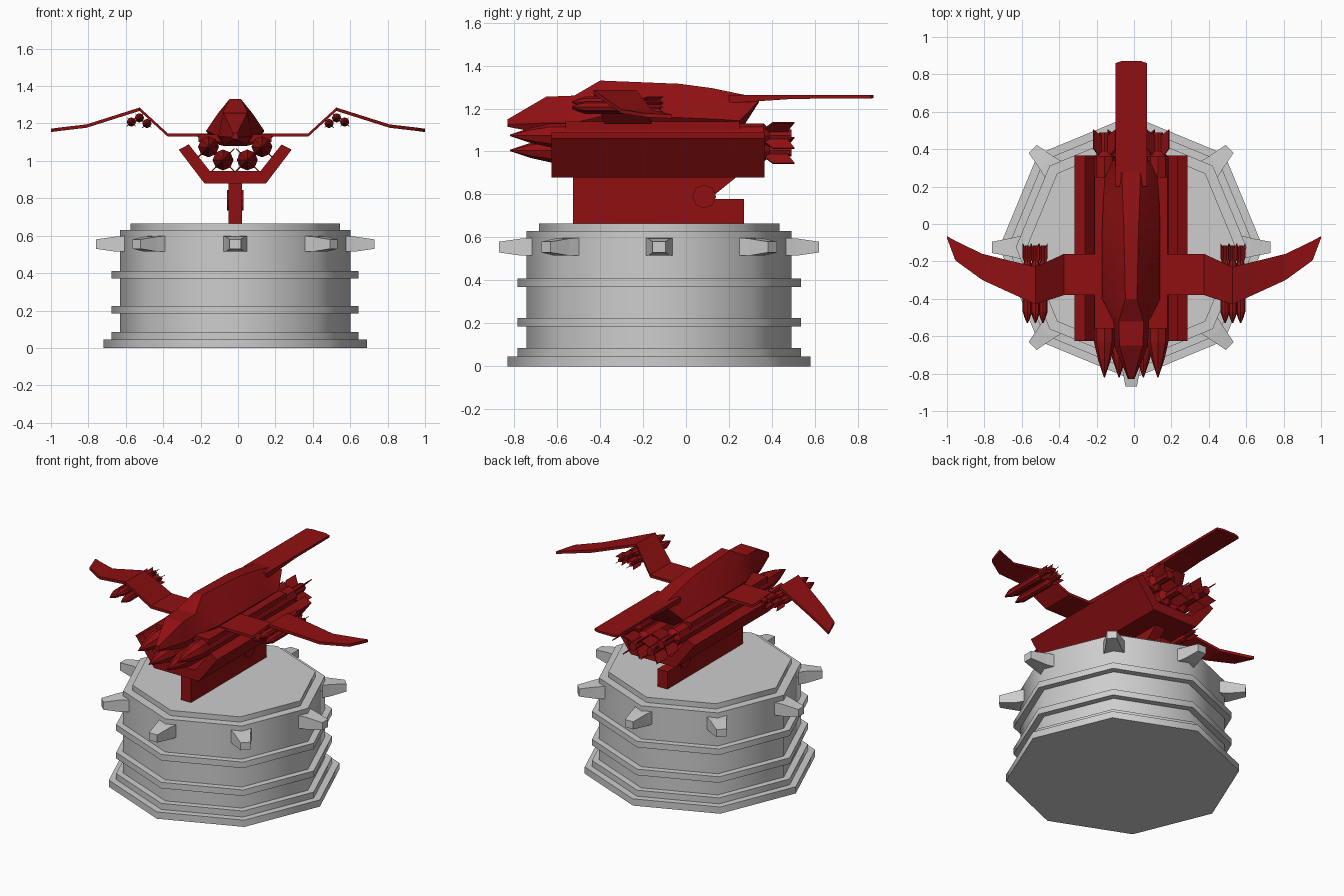
import bpy, bmesh, math
from mathutils import Matrix, Vector

if "Cube" in bpy.data.objects:
    bpy.data.objects.remove(bpy.data.objects["Cube"])

CX, CY = -0.015, -0.125  # centre line of the craft, centre of the stand


def material(name, color):
    m = bpy.data.materials.new(name)
    m.use_nodes = True
    m.diffuse_color = color
    m.node_tree.nodes["Principled BSDF"].inputs["Base Color"].default_value = color
    return m


GREY = material("light_grey", (0.61, 0.61, 0.61, 1))
RED = material("deep_red", (0.28, 0.005, 0.006, 1))


def finish(name, bm, mat, smooth=None):
    bmesh.ops.recalc_face_normals(bm, faces=bm.faces)
    mesh = bpy.data.meshes.new(name)
    bm.to_mesh(mesh)
    bm.free()
    mesh.materials.append(mat)
    ob = bpy.data.objects.new(name, mesh)
    bpy.context.collection.objects.link(ob)
    if smooth:
        bpy.ops.object.select_all(action="DESELECT")
        ob.select_set(True)
        bpy.context.view_layer.objects.active = ob
        bpy.ops.object.shade_smooth_by_angle(angle=math.radians(smooth))
    return ob


def loft(bm, rings):
    """Skin a list of point loops and cap both ends."""
    loops = [[bm.verts.new(p) for p in ring] for ring in rings]
    n = len(loops[0])
    for a, b in zip(loops, loops[1:]):
        for i in range(n):
            j = (i + 1) % n
            bm.faces.new((a[i], a[j], b[j], b[i]))
    bm.faces.new(loops[0])
    bm.faces.new(loops[-1])


def lathe(bm, profile, sides, place):
    """Rings of (radius, distance) along z, moved by a matrix."""
    rings = []
    for r, d in profile:
        angles = [math.tau * i / sides for i in range(sides)]
        rings.append([place @ Vector((r * math.cos(a), r * math.sin(a), d)) for a in angles])
    loft(bm, rings)


def extrude_x(bm, outline, x0, x1):
    loft(bm, [[(x, y, z) for y, z in outline] for x in (x0, x1)])


# Octagonal stand with raised bands
bm = bmesh.new()
BODY, BAND = 0.617, 0.66
profile = [(0.705, 0), (0.705, 0.045), (BAND, 0.045), (BAND, 0.085), (BODY, 0.085)]
for low, high in ((0.185, 0.225), (0.37, 0.41)):
    profile += [(BODY, low), (BAND, low), (BAND, high), (BODY, high)]
profile += [(BODY, 0.63), (0.56, 0.63), (0.56, 0.665)]
lathe(bm, profile, 8, Matrix.Translation((CX, CY, 0)))
finish("stand", bm, GREY, 50)

# Studs on the eight corners
bm = bmesh.new()
for i in range(8):
    turn = Matrix.Translation((CX, CY, 0)) @ Matrix.Rotation(i * math.tau / 8, 4, "Z")
    rings = []
    for r, w, low, high in ((0.56, 0.07, 0.515, 0.6), (0.64, 0.05, 0.515, 0.595), (0.745, 0.03, 0.53, 0.58)):
        rings.append([turn @ Vector(p) for p in ((r, -w, low), (r, w, low), (r, w, high), (r, -w, high))])
    loft(bm, rings)
finish("stand_studs", bm, GREY)

# Upright rail under the cradle
bm = bmesh.new()
extrude_x(bm, [(-0.525, 0.66), (0.27, 0.66), (0.27, 0.78), (0.11, 0.78), (0.24, 0.885), (-0.525, 0.885)],
          CX - 0.037, CX + 0.037)
finish("support_rail", bm, RED)

bm = bmesh.new()
lathe(bm, [(0.055, -0.045), (0.055, 0.045)], 8,
      Matrix.Translation((CX, 0.085, 0.79)) @ Matrix.Rotation(math.pi / 2, 4, "Y"))
finish("rail_pivot", bm, RED)

# Trough shaped cradle
bm = bmesh.new()
half = [(0.165, 0.88), (0.302, 1.06), (0.248, 1.088), (0.135, 0.945)]
outline = half + [(-x, z) for x, z in reversed(half)]
loft(bm, [[(CX + x, y, z) for x, z in outline] for y in (-0.625, 0.365)])
finish("cradle", bm, RED)


# Fuselage sections: y, half width, bottom, top, relative top width
def hull_section(y, w, low, high, crown):
    h = high - low
    half = [(0.65 * w, low), (w, low + 0.3 * h), (w * (0.5 + crown / 2), low + 0.68 * h), (crown * w, high)]
    return [(CX + x, y, z) for x, z in half + [(-x, z) for x, z in reversed(half)]]


bm = bmesh.new()
loft(bm, [hull_section(*s) for s in (
    (-0.83, 0.017, 1.115, 1.15, 0.7),
    (-0.65, 0.09, 1.08, 1.255, 0.7),
    (-0.52, 0.095, 1.08, 1.26, 0.7),
    (-0.4, 0.155, 1.09, 1.33, 0.2),
    (-0.03, 0.155, 1.09, 1.315, 0.25),
    (0.12, 0.15, 1.09, 1.295, 0.3),
    (0.25, 0.14, 1.09, 1.268, 0.35),
    (0.34, 0.1, 1.23, 1.25, 0.4))])
finish("fuselage", bm, RED, 25)

# Flat deck below the fuselage
bm = bmesh.new()
extrude_x(bm, [(-0.56, 1.1), (0.25, 1.1), (0.25, 1.14), (-0.56, 1.14)], CX - 0.195, CX + 0.195)
finish("deck", bm, RED)

# Long flat tail with a rounded end
bm = bmesh.new()
rings = []
for y, w, low in ((0.2, 0.085, 1.225), (0.5, 0.085, 1.245), (0.86, 0.085, 1.247), (0.872, 0.05, 1.248)):
    rings.append([(CX - w, y, low), (CX + w, y, low), (CX + w, y, 1.262), (CX - w, y, 1.262)])
loft(bm, rings)
finish("tail", bm, RED)

# Gull wings: span, leading edge, trailing edge, upper height
WING = [(0.08, -0.38, -0.16, 1.147), (0.375, -0.38, -0.16, 1.147), (0.526, -0.43, -0.23, 1.285),
        (0.81, -0.3, -0.16, 1.195), (0.955, -0.195, -0.09, 1.178), (1.0, -0.075, -0.065, 1.172)]
for side, label in ((1, "left"), (-1, "right")):
    bm = bmesh.new()
    loft(bm, [[(side * x, a, z), (side * x, b, z), (side * x, b, z - 0.018), (side * x, a, z - 0.018)]
              for x, a, b, z in WING])
    finish(label + "_wing", bm, RED)


# Missiles: pointed lathed body plus four notched fins
def missile(name, x, z, tip, tail, r, nose, fin, reach):
    bm = bmesh.new()
    place = Matrix.Translation((x, 0, z)) @ Matrix.Rotation(-math.pi / 2, 4, "X")
    lathe(bm, [(0.003, tip), (r * 0.62, tip + nose * 0.5), (r, tip + nose), (r, tail - fin),
               (r * 0.5, tail - fin * 0.8), (r * 0.5, tail - fin * 0.1)], 8, place)
    t = r * 0.06
    outline = [(0, tail - fin), (r * 0.7, tail - fin), (reach, tail - fin * 0.7),
               (reach, tail), (r * 0.6, tail - fin * 0.2), (0, tail - fin * 0.2)]
    for k in range(4):
        turn = place @ Matrix.Rotation(math.pi / 4 + k * math.pi / 2, 4, "Z")
        loft(bm, [[turn @ Vector((a, s, d)) for a, d in outline] for s in (-t, t)])
    finish(name, bm, RED)


for side, label in ((1, "left"), (-1, "right")):
    for where, x, z in (("upper", 0.143, 1.075), ("lower", 0.065, 1.005)):
        missile(f"{label}_{where}_missile", CX + side * x, z, -0.82, 0.505, 0.056, 0.19, 0.145, 0.085)
    for where, x, z in (("inner", 0.487, 1.2), ("middle", 0.527, 1.23), ("outer", 0.57, 1.208)):
        missile(f"{label}_{where}_rocket", side * x, z, -0.53, -0.105, 0.025, 0.06, 0.11, 0.034)
